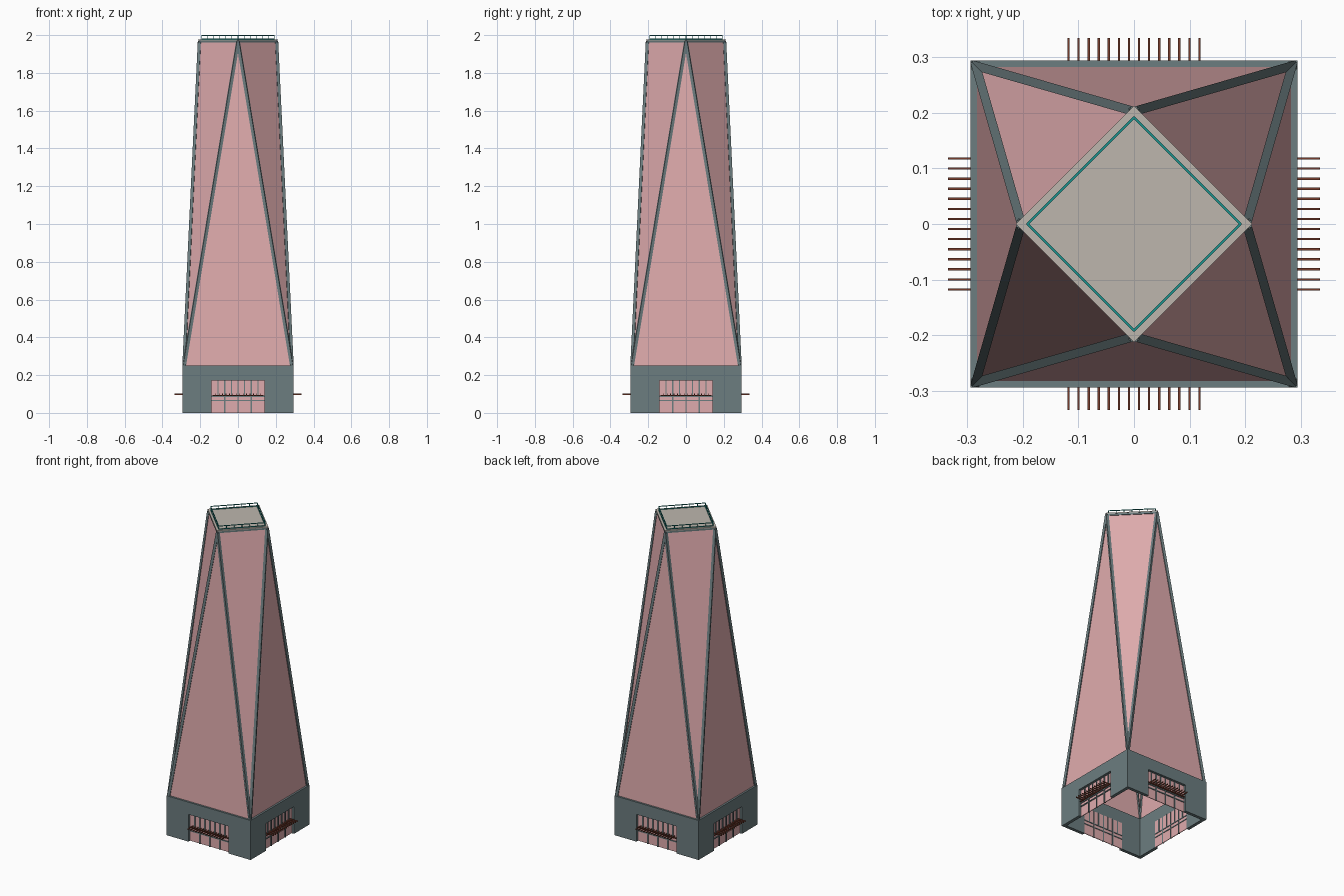
import bpy, bmesh, math
from mathutils import Vector, Matrix

if "Cube" in bpy.data.objects:
    bpy.data.objects.remove(bpy.data.objects["Cube"])


def material(name, rgb):
    m = bpy.data.materials.new(name)
    m.diffuse_color = (*rgb, 1)
    m.use_nodes = True
    m.node_tree.nodes["Principled BSDF"].inputs["Base Color"].default_value = m.diffuse_color
    return m


PINK = material("pink_glass", (0.74, 0.41, 0.42))
GREY = material("slate_grey", (0.15, 0.205, 0.215))
BEIGE = material("beige_roof", (0.51, 0.47, 0.42))
TEAL = material("teal_rail", (0.01, 0.28, 0.26))
BROWN = material("brown_slat", (0.19, 0.045, 0.025))


def finish(bm, name, mat):
    bmesh.ops.recalc_face_normals(bm, faces=bm.faces)
    me = bpy.data.meshes.new(name)
    bm.to_mesh(me)
    bm.free()
    me.materials.append(mat)
    ob = bpy.data.objects.new(name, me)
    bpy.context.collection.objects.link(ob)
    return ob


def box(bm, lo, hi):
    lo, hi = Vector(lo), Vector(hi)
    mat = Matrix.Translation((lo + hi) / 2) @ Matrix.Diagonal((*(hi - lo), 1))
    bmesh.ops.create_cube(bm, size=1, matrix=mat)


def beam(bm, a, b, w):
    a, b = Vector(a), Vector(b)
    d = b - a
    mat = (Matrix.Translation((a + b) / 2) @ d.to_track_quat('Z', 'Y').to_matrix().to_4x4()
           @ Matrix.Diagonal((w, w, d.length, 1)))
    bmesh.ops.create_cube(bm, size=1, matrix=mat)


def prism(bm, pts, z0, z1):
    f = bm.faces.new([bm.verts.new((x, y, z0)) for x, y in pts])
    r = bmesh.ops.extrude_face_region(bm, geom=[f], use_keep_orig=True)
    bmesh.ops.translate(bm, vec=(0, 0, z1 - z0),
                        verts=[g for g in r["geom"] if isinstance(g, bmesh.types.BMVert)])


def four_sides(build, name, mat):
    # repeat a front-side part on all four sides
    bm = bmesh.new()
    for k in range(4):
        old = set(bm.verts)
        build(bm)
        new = [v for v in bm.verts if v not in old]
        bmesh.ops.rotate(bm, verts=new, cent=(0, 0, 0),
                         matrix=Matrix.Rotation(k * math.pi / 2, 3, 'Z'))
    return finish(bm, name, mat)


OUT, INN, DOOR = 0.295, 0.275, 0.14   # wall faces and half width of opening
Z_DOOR, Z_BASE, Z_TOP = 0.172, 0.25, 1.97


# base: corner piers and the lintel ring over the openings
def base_wall(bm):
    prism(bm, [(-OUT, -OUT), (-DOOR, -OUT), (-DOOR, -INN), (-INN, -INN),
               (-INN, -DOOR), (-OUT, -DOOR)], 0, Z_DOOR)
    prism(bm, [(-OUT, -OUT), (OUT, -OUT), (INN, -INN), (-INN, -INN)], Z_DOOR, Z_BASE)


four_sides(base_wall, "base_walls", GREY)

# entrance glazing and its mullions
four_sides(lambda bm: box(bm, (-DOOR, -0.279, 0), (DOOR, -0.275, Z_DOOR)),
           "entrance_glass", PINK)


def mullions(bm):
    step = DOOR / 4
    for i in range(-3, 4):
        z0 = 0 if i % 2 == 0 else 0.09
        box(bm, (i * step - 0.003, -0.284, z0), (i * step + 0.003, -0.272, Z_DOOR))
    for z in (0.065, 0.088):
        box(bm, (-DOOR, -0.284, z - 0.003), (DOOR, -0.272, z + 0.003))


four_sides(mullions, "entrance_mullions", GREY)


# slatted canopies
def slats(bm):
    for i in range(14):
        x = -0.118 + i * 0.236 / 13
        box(bm, (x - 0.002, -0.335, 0.095), (x + 0.002, -0.28, 0.102))
    box(bm, (-0.135, -0.293, 0.089), (0.135, -0.287, 0.095))


four_sides(slats, "canopy_slats", BROWN)

# tower glass: square base twisting into a diamond top
bm = bmesh.new()
g, t = 0.283, 0.203
low = [bm.verts.new((x, y, Z_BASE)) for x, y in ((-g, -g), (g, -g), (g, g), (-g, g))]
top = [bm.verts.new((x, y, Z_TOP)) for x, y in ((0, -t), (t, 0), (0, t), (-t, 0))]
for k in range(4):
    n = (k + 1) % 4
    bm.faces.new((low[k], low[n], top[k]))
    bm.faces.new((low[n], top[n], top[k]))
finish(bm, "tower_glass", PINK)


# edge bars of the tower and the rim under the roof
def edge_bars(bm):
    for s in (-1, 1):
        beam(bm, (s * 0.285, -0.285, Z_BASE), (0, -0.203, Z_TOP - 0.003), 0.016)
    beam(bm, (0, -0.203, 1.966), (0.203, 0, 1.966), 0.012)


four_sides(edge_bars, "tower_edge_bars", GREY)

# roof plate
bm = bmesh.new()
r = 0.213
prism(bm, [(0, -r), (r, 0), (0, r), (-r, 0)], 1.971, 1.977)
finish(bm, "roof_plate", BEIGE)


# roof railing
def railing(bm):
    a, b = Vector((0, -0.192, 0)), Vector((0.192, 0, 0))
    for z in (1.979, 1.998):
        h = Vector((0, 0, z))
        beam(bm, a + h, b + h, 0.004)
    for i in range(6):
        p = a.lerp(b, i / 6)
        beam(bm, p + Vector((0, 0, 1.975)), p + Vector((0, 0, 1.998)), 0.003)


four_sides(railing, "roof_railing", TEAL)
